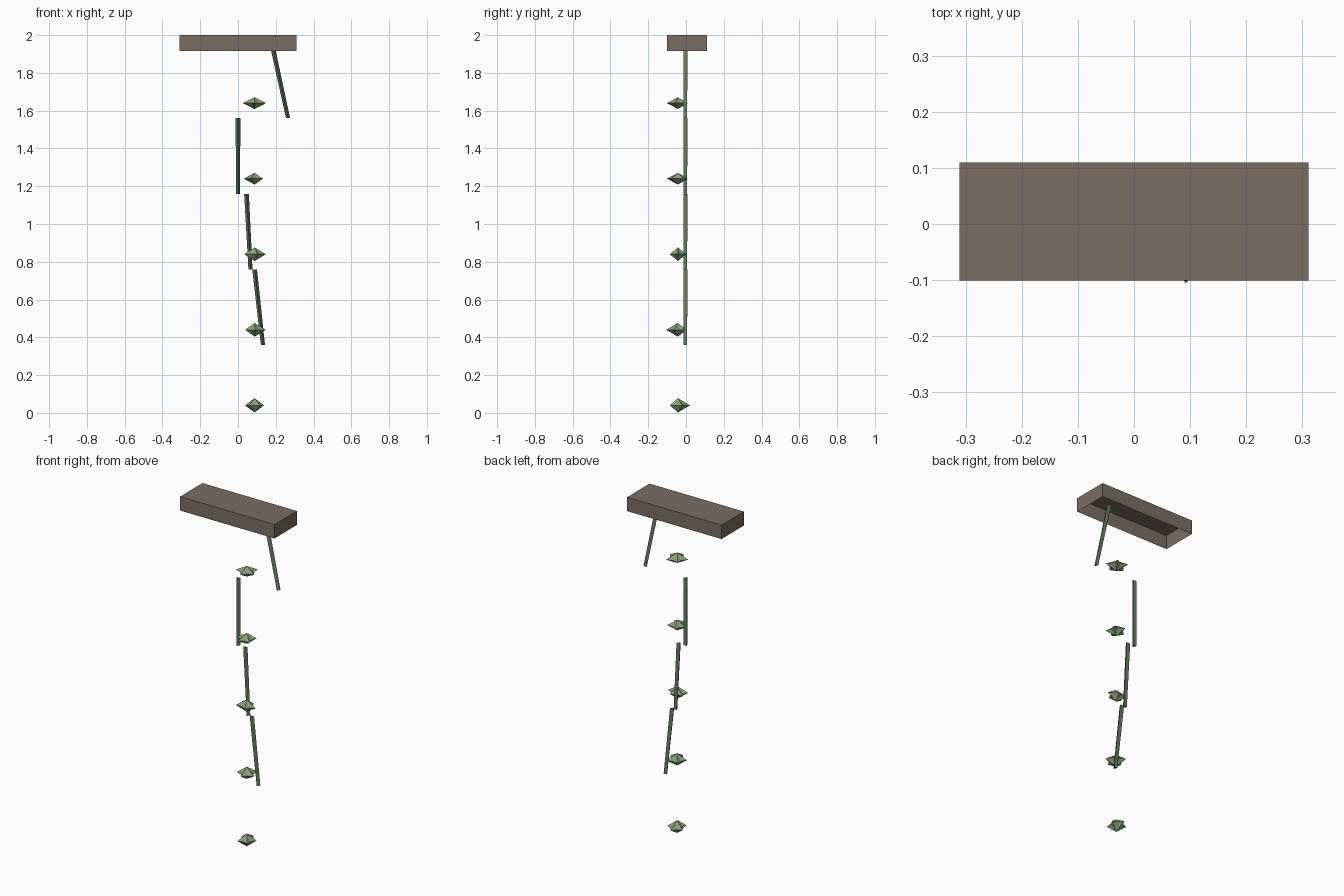
import bpy
import math

if "Cube" in bpy.data.objects:
    bpy.data.objects.remove(bpy.data.objects["Cube"])


def material(name, rgb):
    m = bpy.data.materials.new(name)
    m.diffuse_color = (*rgb, 1)
    m.use_nodes = True
    m.node_tree.nodes["Principled BSDF"].inputs["Base Color"].default_value = m.diffuse_color
    return m


def add_mesh(name, verts, faces, mat):
    me = bpy.data.meshes.new(name)
    me.from_pydata(verts, [], faces)
    me.materials.append(mat)
    me.update()
    ob = bpy.data.objects.new(name, me)
    bpy.context.collection.objects.link(ob)
    return ob


wood = material("planter_brown", (0.20, 0.155, 0.12))
stem_green = material("stem_green", (0.13, 0.22, 0.12))
leaf_green = material("leaf_green", (0.24, 0.36, 0.19))

# Planter box: open underneath, single-skin walls
x, y0, y1, z0, z1 = 0.311, -0.101, 0.11, 1.917, 2.0
corners = [(-x, y0), (x, y0), (x, y1), (-x, y1)]
verts = [(a, b, z) for z in (z0, z1) for a, b in corners]
faces = [(i, (i + 1) % 4, (i + 1) % 4 + 4, i + 4) for i in range(4)] + [(4, 5, 6, 7)]
add_mesh("planter_box", verts, faces, wood)


# Hanging stem pieces: three-sided, slightly tapered, ridge to the front
def stem(name, x_top, x_bottom, z_top):
    ring = [math.radians(a) for a in (-90, 30, 150)]
    verts = []
    for cx, z, r in ((x_bottom, z_top - 0.4, 0.0125), (x_top, z_top, 0.0145)):
        verts += [(cx + r * math.cos(a), r * math.sin(a), z) for a in ring]
    faces = [(i, (i + 1) % 3, (i + 1) % 3 + 3, i + 3) for i in range(3)]
    add_mesh(name, verts, faces + [(2, 1, 0), (3, 4, 5)], stem_green)


for i, (xt, xb) in enumerate([(0.178, 0.265), (0, 0), (0.045, 0.066), (0.088, 0.132)]):
    stem(f"stem_{i + 1}", xt, xb, 1.96 - 0.4 * i)


# Leaf clusters: five-pointed double pyramids, stretched to their spans
def leaf(name, z, half_h, phase, xs, ys):
    cx, cy, n = 0.088, -0.043, 10
    pts = []
    for i in range(n):
        a = math.radians(phase + 36 * i)
        r = 0.62 if i % 2 else 1.0
        pts.append((r * math.cos(a), r * math.sin(a)))

    def fit(values, span):
        lo, hi = min(values), max(values)
        return [span[0] + (v - lo) / (hi - lo) * (span[1] - span[0]) for v in values]

    px, py = fit([p[0] for p in pts], xs), fit([p[1] for p in pts], ys)
    verts = [(a, b, z) for a, b in zip(px, py)]
    verts += [(cx, cy, z + half_h), (cx, cy, z - half_h)]
    faces = []
    for i in range(n):
        j = (i + 1) % n
        faces += [(i, j, n), (j, i, n + 1)]
    add_mesh(name, verts, faces, leaf_green)


leaves = [
    (0.04, 0.038, 90, (0.037, 0.137), (-0.085, 0.021)),
    (0.44, 0.036, -90, (0.038, 0.147), (-0.106, 0.004)),
    (0.84, 0.036, 0, (0.034, 0.147), (-0.086, 0.0)),
    (1.24, 0.031, 180, (0.030, 0.132), (-0.101, 0.010)),
    (1.64, 0.031, -90, (0.026, 0.148), (-0.101, 0.010)),
]
for i, args in enumerate(leaves):
    leaf(f"leaf_cluster_{i + 1}", *args)
